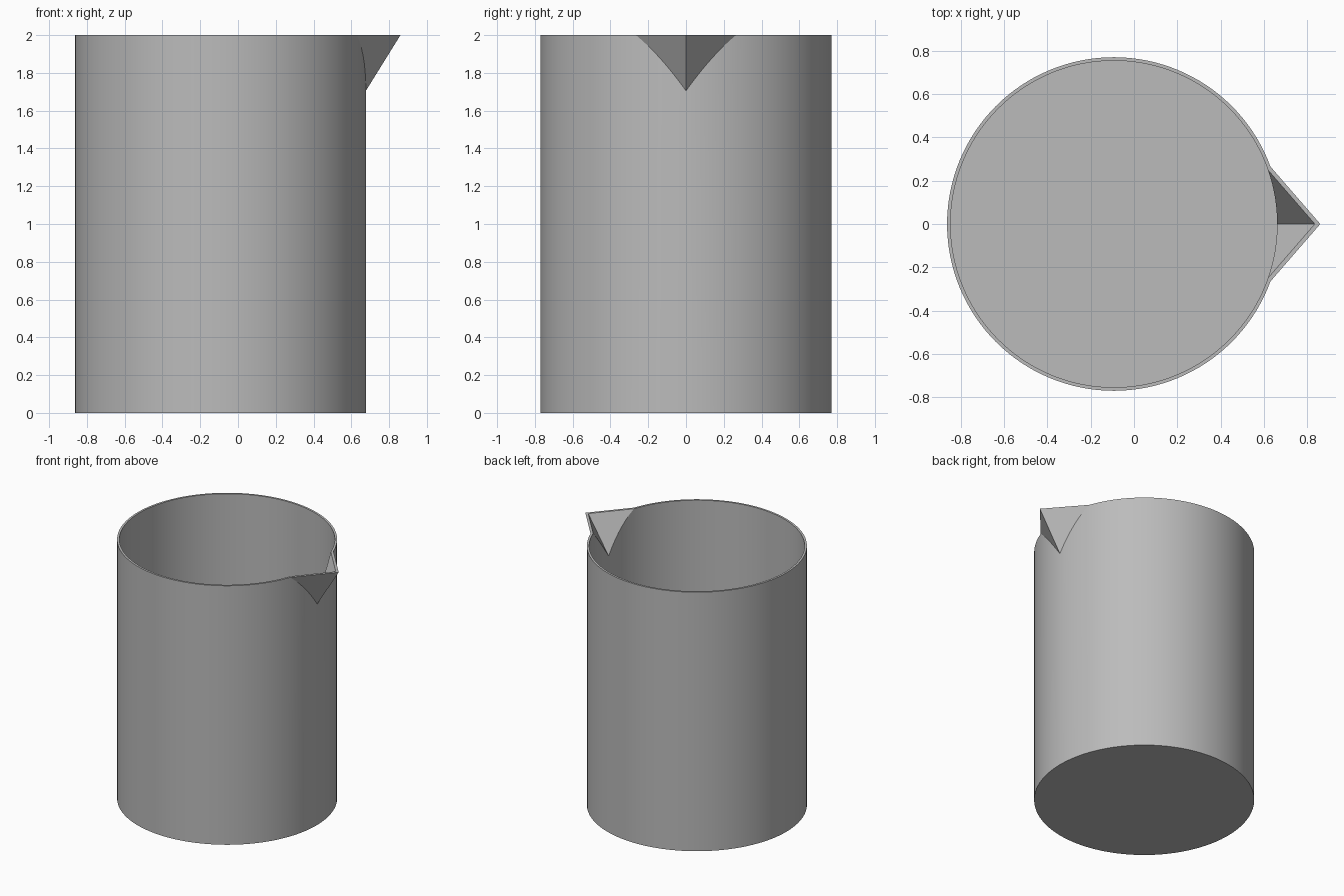
import bpy
import bmesh
from mathutils import Matrix, Vector

if "Cube" in bpy.data.objects:
    bpy.data.objects.remove(bpy.data.objects["Cube"], do_unlink=True)

HEIGHT = 2.0
RADIUS = 0.77
WALL = 0.016
CENTRE_X = -0.093
SEGMENTS = 128


def add_object(name, bm):
    bmesh.ops.recalc_face_normals(bm, faces=bm.faces)
    mesh = bpy.data.meshes.new(name)
    bm.to_mesh(mesh)
    bm.free()
    obj = bpy.data.objects.new(name, mesh)
    bpy.context.collection.objects.link(obj)
    return obj


def cylinder(name, radius, bottom, top):
    bm = bmesh.new()
    bmesh.ops.create_cone(
        bm, cap_ends=True, segments=SEGMENTS, radius1=radius, radius2=radius,
        depth=top - bottom,
        matrix=Matrix.Translation((CENTRE_X, 0, (bottom + top) / 2)))
    return add_object(name, bm)


def spout_wedge(name, shift, overshoot):
    """Upside-down three-sided pyramid, sunk into the wall."""
    tip = Vector((0.86, 0, HEIGHT))
    root = Vector((0.63, 0.265, HEIGHT))
    low = Vector((0.68, 0, 1.71))
    sink = 1.3
    side = tip + (root - tip) * sink
    apex = tip + (low - tip) * sink
    rim = [tip, side, Vector((side.x, -side.y, side.z))]
    offset = Vector((shift, 0, 0))
    bm = bmesh.new()
    points = [bm.verts.new(apex + (p - apex) * overshoot + offset) for p in rim]
    bottom = bm.verts.new(apex + offset)
    bm.faces.new(points)
    for i in range(3):
        bm.faces.new((points[i], points[(i + 1) % 3], bottom))
    return add_object(name, bm)


def combine(target, tool, operation):
    mod = target.modifiers.new(operation.title(), "BOOLEAN")
    mod.operation = operation
    mod.solver = "EXACT"
    mod.object = tool
    bpy.context.view_layer.update()
    graph = bpy.context.evaluated_depsgraph_get()
    result = bpy.data.meshes.new_from_object(target.evaluated_get(graph))
    target.modifiers.clear()
    target.data = result
    bpy.data.objects.remove(tool, do_unlink=True)


# Outer shell with pouring spout
beaker = cylinder("beaker", RADIUS, 0, HEIGHT)
combine(beaker, spout_wedge("outer_spout", 0, 1), "UNION")

# Hollow interior, open through the spout
combine(beaker, cylinder("inner_space", RADIUS - WALL, WALL, HEIGHT + 0.2), "DIFFERENCE")
combine(beaker, spout_wedge("spout_channel", -0.025, 1.2), "DIFFERENCE")

# Plain grey material
grey = bpy.data.materials.new("grey")
colour = (0.5, 0.5, 0.5, 1)
grey.use_nodes = True
grey.diffuse_color = colour
grey.node_tree.nodes["Principled BSDF"].inputs["Base Color"].default_value = colour
beaker.data.materials.clear()
beaker.data.materials.append(grey)
for poly in beaker.data.polygons:
    poly.material_index = 0

# Smooth wall with crisp rim and spout
bpy.ops.object.select_all(action="DESELECT")
beaker.select_set(True)
bpy.context.view_layer.objects.active = beaker
bpy.ops.object.shade_smooth_by_angle(angle=0.35)
